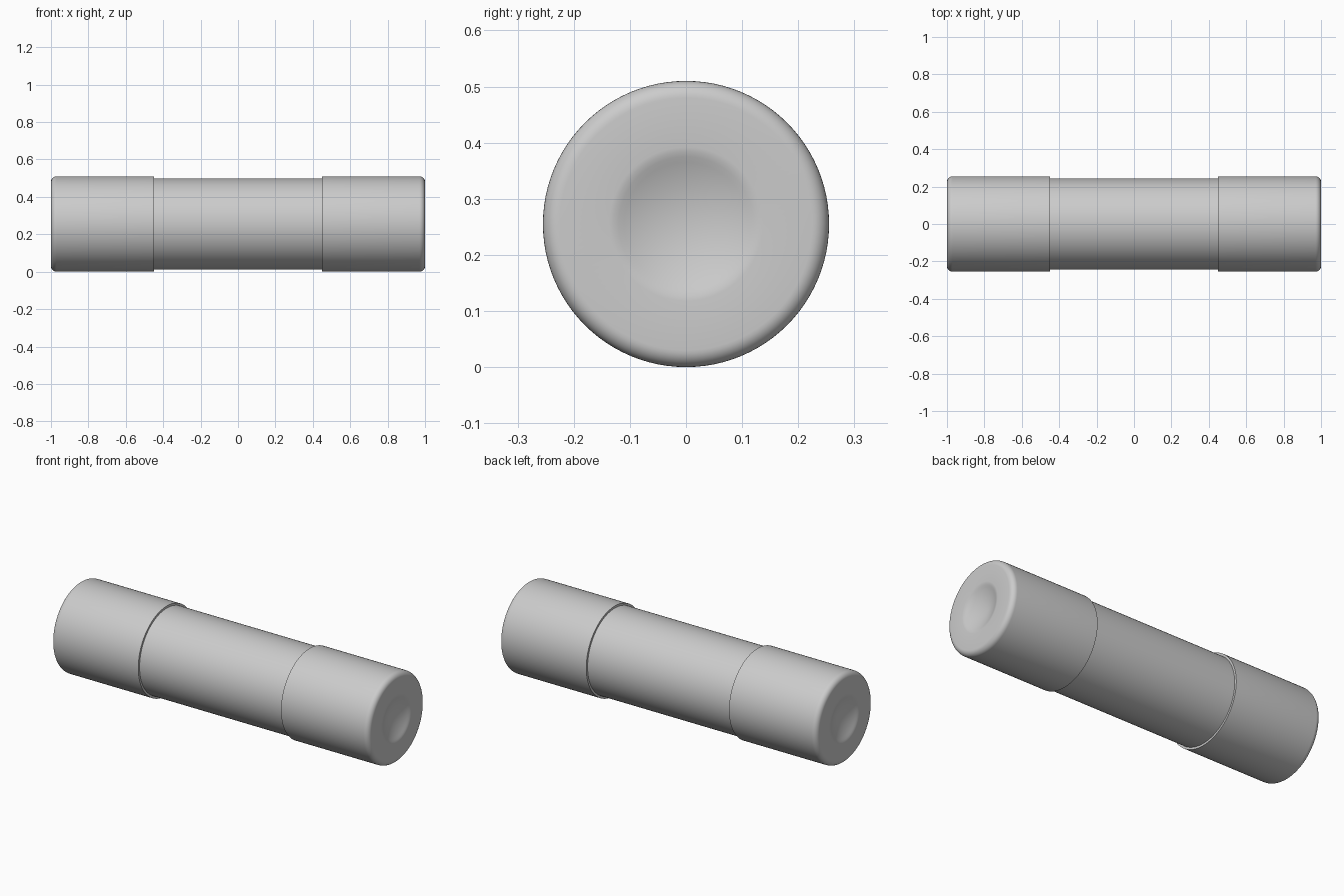
import bpy, bmesh, math
from mathutils import Matrix, Vector

if "Cube" in bpy.data.objects:
    bpy.data.objects.remove(bpy.data.objects["Cube"])

R = 0.255          # cap radius, also the axis height
TUBE_R = 0.243
SEG = 96


def lathe(name, profile, mirrored=False):
    """Spin (x, radius) points about the x axis; optionally flip to the -x end."""
    bm = bmesh.new()
    verts = [bm.verts.new((x, 0, r)) for x, r in profile]
    edges = [bm.edges.new(pair) for pair in zip(verts, verts[1:])]
    bmesh.ops.spin(bm, geom=verts + edges, cent=(0, 0, 0), axis=(1, 0, 0),
                   angle=math.tau, steps=SEG, use_duplicate=False)
    bmesh.ops.remove_doubles(bm, verts=bm.verts, dist=1e-5)
    if mirrored:
        bm.transform(Matrix.Rotation(math.pi, 4, 'Z'))
    bm.transform(Matrix.Translation(Vector((0, 0, R))))
    bmesh.ops.recalc_face_normals(bm, faces=bm.faces)
    mesh = bpy.data.meshes.new(name)
    bm.to_mesh(mesh)
    bm.free()
    obj = bpy.data.objects.new(name, mesh)
    bpy.context.collection.objects.link(obj)
    bpy.ops.object.select_all(action='DESELECT')
    obj.select_set(True)
    bpy.context.view_layer.objects.active = obj
    bpy.ops.object.shade_smooth_by_angle(angle=math.radians(30))
    return obj


# Plain tube running into both caps
lathe("fuse_tube", [(-0.93, 0), (-0.93, TUBE_R), (0.93, TUBE_R), (0.93, 0)])

# Cap: inner lip, wall, rounded outer edge, then a soft-rimmed conical dimple
FILLET = 0.03
cap = [(0.45, TUBE_R - 0.003), (0.45, R)]
for i in range(9):
    a = math.radians(90 - i * 90 / 8)
    cap.append((1 - FILLET + FILLET * math.cos(a),
                R - FILLET + FILLET * math.sin(a)))
cap += [(1.0, 0.137), (0.999, 0.129), (0.996, 0.12), (0.992, 0.11), (0.95, 0.0)]

lathe("right_cap", cap)
lathe("left_cap", cap, mirrored=True)
